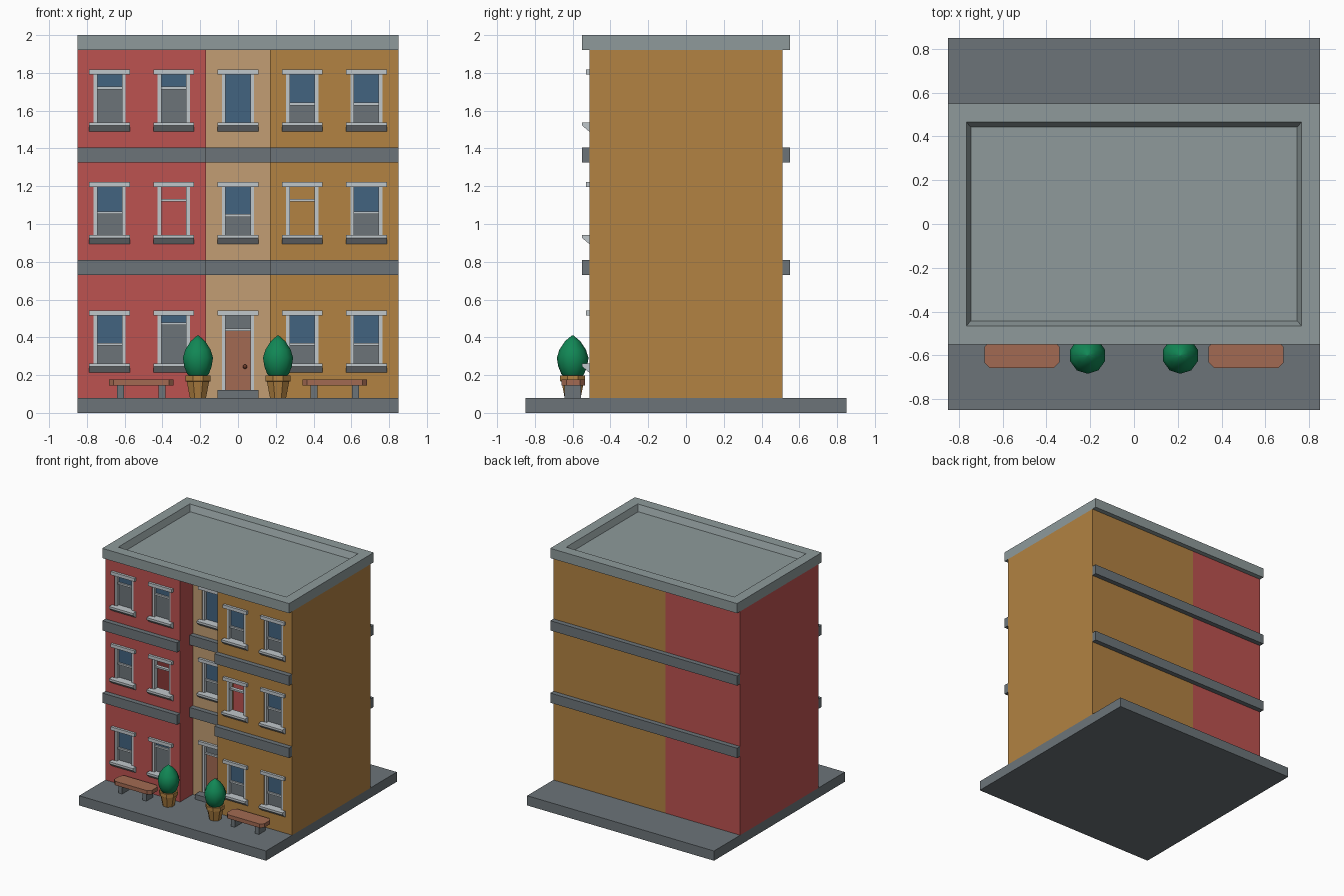
import bpy, bmesh
from math import cos, sin, pi

cube = bpy.data.objects.get("Cube")
if cube:
    bpy.data.objects.remove(cube, do_unlink=True)


def material(name, rgb):
    def linear(v):
        v /= 255
        return v / 12.92 if v <= 0.04045 else ((v + 0.055) / 1.055) ** 2.4
    m = bpy.data.materials.new(name)
    m.use_nodes = True
    color = [linear(c) for c in rgb] + [1]
    m.diffuse_color = color
    m.node_tree.nodes["Principled BSDF"].inputs["Base Color"].default_value = color
    return m


RED = material("red_plaster", (188, 82, 80))
OCHRE = material("ochre", (178, 130, 66))
TAN = material("tan_plaster", (194, 158, 115))
GREY = material("dark_grey_stone", (108, 116, 121))
ROOF = material("roof_grey", (142, 154, 155))
TRIM = material("pale_trim", (192, 199, 203))
GLASS = material("blue_glass", (66, 99, 128))
GREEN = material("leaf_green", (17, 135, 85))
WOOD = material("red_wood", (162, 106, 82))
KNOB = material("knob_brown", (110, 60, 42))


def finish(name, bm, mat, fix_normals=True):
    if fix_normals:
        bmesh.ops.recalc_face_normals(bm, faces=bm.faces[:])
    me = bpy.data.meshes.new(name)
    bm.to_mesh(me)
    bm.free()
    me.materials.append(mat)
    ob = bpy.data.objects.new(name, me)
    bpy.context.collection.objects.link(ob)
    return ob


def loft(name, rings, mat):
    """Skin a stack of equal-length point rings and cap both ends."""
    bm = bmesh.new()
    rings = [[bm.verts.new(p) for p in ring] for ring in rings]
    n = len(rings[0])
    for a, b in zip(rings, rings[1:]):
        for i in range(n):
            bm.faces.new((a[i], a[(i + 1) % n], b[(i + 1) % n], b[i]))
    bm.faces.new(rings[0])
    bm.faces.new(rings[-1])
    return finish(name, bm, mat)


def rect(hx, hy, z):
    return [(-hx, -hy, z), (hx, -hy, z), (hx, hy, z), (-hx, hy, z)]


def box(name, x, y, z, mat):
    rings = [[(x[0], y[0], h), (x[1], y[0], h), (x[1], y[1], h), (x[0], y[1], h)] for h in z]
    return loft(name, rings, mat)


def lathe(name, cx, cy, profile, sides, mat):
    def ring(r, z):
        angles = [2 * pi * (i + 0.5) / sides for i in range(sides)]
        return [(cx + r * cos(a), cy + r * sin(a), z) for a in angles]
    return loft(name, [ring(r, z) for r, z in profile], mat)


FRONT, CENTRE, W, BAY = -0.51, -0.345, 0.85, 0.17
BASE, EAVE = 0.08, 1.92
SILLS = (0.214, 0.895, 1.49)


def wall(name, p, q, mat, columns=(), door=False):
    """Upright wall from p to q, outside on the right, with window holes."""
    length = ((q[0] - p[0]) ** 2 + (q[1] - p[1]) ** 2) ** 0.5
    spans = [(c - p[0] - 0.085, c - p[0] + 0.085) for c in columns]
    rows = [(s + 0.03, s + 0.31) for s in SILLS] if columns else []
    if door:
        rows[0] = (BASE + 0.03, rows[0][1])
    us = sorted([0, length] + [u for s in spans for u in s])
    zs = sorted([BASE, EAVE] + [z for r in rows for z in r])
    bm = bmesh.new()
    grid = [[bm.verts.new((p[0] + (q[0] - p[0]) * u / length,
                           p[1] + (q[1] - p[1]) * u / length, z)) for z in zs] for u in us]
    for i in range(len(us) - 1):
        for j in range(len(zs) - 1):
            if i % 2 and j % 2:
                continue
            bm.faces.new((grid[i][j], grid[i + 1][j], grid[i + 1][j + 1], grid[i][j + 1]))
    ob = finish(name, bm, mat, False)
    mod = ob.modifiers.new("thickness", "SOLIDIFY")
    mod.thickness, mod.offset = 0.03, -1


# Ground slab and walls
box("ground_slab", (-W, W), (-W, W), (0, BASE), GREY)
wall("right_front_wall", (-W, FRONT), (-BAY, FRONT), RED, (-0.68, -0.34))
wall("right_return_wall", (-BAY, FRONT), (-BAY, CENTRE), RED)
wall("entrance_wall", (-BAY, CENTRE), (BAY, CENTRE), TAN, (0,), True)
wall("left_return_wall", (BAY, CENTRE), (BAY, FRONT), OCHRE)
wall("left_front_wall", (BAY, FRONT), (W, FRONT), OCHRE, (0.34, 0.68))
wall("left_side_wall", (W, FRONT), (W, -FRONT), OCHRE)
wall("left_back_wall", (W, -FRONT), (-BAY, -FRONT), OCHRE)
wall("right_back_wall", (-BAY, -FRONT), (-W, -FRONT), RED)
wall("right_side_wall", (-W, -FRONT), (-W, FRONT), RED)

# Roof slab with a sunken, slope-sided top
loft("roof", [rect(W, 0.55, EAVE), rect(W, 0.55, 2), rect(0.765, 0.465, 2),
              rect(0.745, 0.442, 1.95)], ROOF)

# Ledges between storeys
for z in ((0.73, 0.81), (1.325, 1.405)):
    box("right_ledge", (-W, -BAY), (FRONT - 0.04, FRONT), z, GREY)
    box("left_ledge", (BAY, W), (FRONT - 0.04, FRONT), z, GREY)
    box("entrance_ledge", (-BAY, BAY), (CENTRE - 0.04, CENTRE), z, GREY)
    box("back_ledge", (-W, W), (-FRONT, -FRONT + 0.04), z, GREY)


def frame(x, y, bottom, top):
    box("lintel", (x - 0.108, x + 0.108), (y - 0.02, y + 0.04), (top - 0.027, top), TRIM)
    for side in (-1, 1):
        xs = sorted((x + side * 0.065, x + side * 0.088))
        box("jamb", xs, (y + 0.003, y + 0.045), (bottom, top - 0.02), TRIM)


def rail(x, y, z):
    box("sash_rail", (x - 0.066, x + 0.066), (y + 0.012, y + 0.04), (z - 0.007, z + 0.007), TRIM)


def pane(name, x, y, z, mat):
    box(name, (x - 0.066, x + 0.066), (y + 0.026, y + 0.034), z, mat)


def window(x, y, s, rail_z, glazed):
    top = s + 0.328
    frame(x, y, s + 0.03, top)
    profile = [(0.045, 0.048), (-0.04, 0.048), (-0.04, 0.031), (-0.003, 0), (0.045, 0)]
    loft("sill", [[(x + e, y + d, s + h) for d, h in profile] for e in (-0.108, 0.108)], TRIM)
    if rail_z:
        rail(x, y, s + rail_z)
    if glazed:
        pane("upper_pane", x, y, (s + (rail_z or 0.04), top - 0.02), GLASS)
        if rail_z:
            pane("lower_pane", x, y, (s + 0.04, s + rail_z), GREY)


# Windows: rail height above each sill, per storey and column
columns = (-0.68, -0.34, 0, 0.34, 0.68)
rails = ((0.149, 0.257, None, 0.149, 0.149),
         (0.165, 0.23, 0.15, 0.23, 0.165),
         (0.23, 0.23, 0, 0.145, 0.145))
for row, (s, heights) in enumerate(zip(SILLS, rails)):
    for x, h in zip(columns, heights):
        if h is not None:
            open_window = row == 1 and abs(x) == 0.34
            window(x, CENTRE if x == 0 else FRONT, s, h, not open_window)

# Entrance door, transom, knob and step
frame(0, CENTRE, BASE, 0.543)
rail(0, CENTRE, 0.44)
pane("transom", 0, CENTRE, (0.44, 0.525), GREY)
pane("door", 0, CENTRE, (BASE, 0.44), WOOD)
bm = bmesh.new()
bmesh.ops.create_uvsphere(bm, u_segments=10, v_segments=6, radius=0.012)
bmesh.ops.translate(bm, verts=bm.verts[:], vec=(0.037, CENTRE + 0.018, 0.245))
finish("door_knob", bm, KNOB)
box("door_step", (-0.108, 0.108), (CENTRE - 0.06, CENTRE + 0.03), (BASE, 0.12), GREY)

# Benches and potted bushes on both sides of the entrance
for side in (-1, 1):
    cx, hx, y0, y1, c = side * 0.512, 0.171, -0.658, -0.535, 0.025
    outline = [(-hx + c, y0), (hx - c, y0), (hx, y0 + c), (hx, y1 - c),
               (hx - c, y1), (-hx + c, y1), (-hx, y1 - c), (-hx, y0 + c)]
    loft("bench_seat", [[(cx + x, y, z) for x, y in outline] for z in (0.145, 0.177)], WOOD)
    for dx in (-0.11, 0.11):
        box("bench_leg", (cx + dx - 0.018, cx + dx + 0.018), (-0.642, -0.555), (BASE, 0.145), GREY)

    px, py = side * 0.212, -0.6
    lathe("pot", px, py, [(0.046, BASE), (0.064, 0.165), (0.072, 0.168), (0.072, 0.198),
                          (0.058, 0.198), (0.058, 0.185)], 8, OCHRE)
    bush = lathe("bush", px, py, [(0.04, 0.186), (0.06, 0.205), (0.076, 0.245), (0.084, 0.292),
                                  (0.07, 0.335), (0.04, 0.38), (0.004, 0.41)], 10, GREEN)
    bush.data.shade_smooth()
